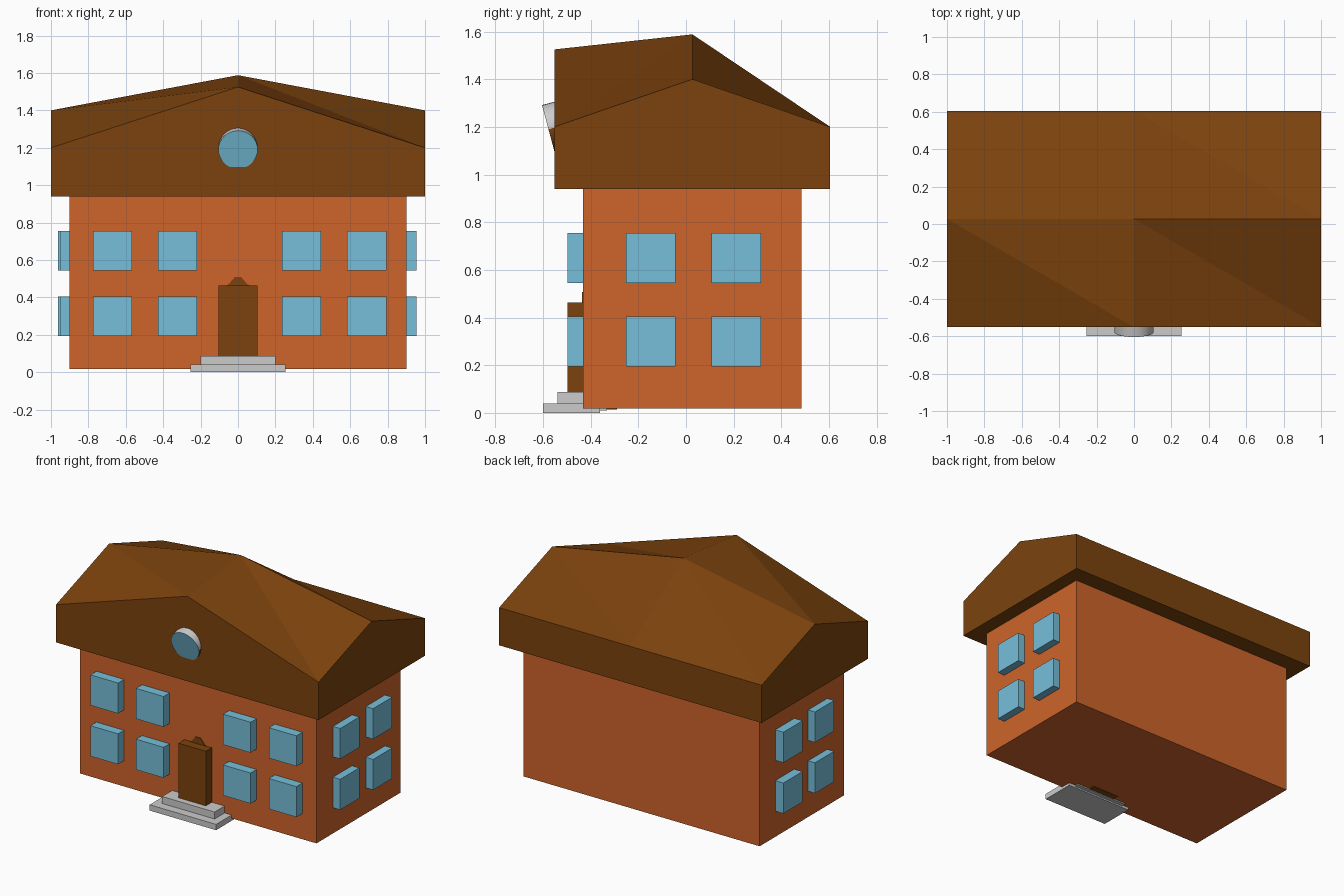
import bpy, bmesh
from mathutils import Matrix, Vector

if "Cube" in bpy.data.objects:
    bpy.data.objects.remove(bpy.data.objects["Cube"])


def material(name, rgb):
    m = bpy.data.materials.new(name)
    m.diffuse_color = (*rgb, 1)
    m.use_nodes = True
    m.node_tree.nodes["Principled BSDF"].inputs["Base Color"].default_value = m.diffuse_color
    return m


BRICK = material("brick", (0.62, 0.127, 0.023))
BROWN = material("brown", (0.2, 0.055, 0.004))
GLASS = material("glass", (0.18, 0.52, 0.70))


def finish(name, bm, *mats):
    bmesh.ops.recalc_face_normals(bm, faces=bm.faces)
    me = bpy.data.meshes.new(name)
    bm.to_mesh(me)
    bm.free()
    for m in mats:
        me.materials.append(m)
    ob = bpy.data.objects.new(name, me)
    bpy.context.collection.objects.link(ob)
    return ob


def box(name, x, y, z, *mats):
    bm = bmesh.new()
    size = (x[1] - x[0], y[1] - y[0], z[1] - z[0])
    mid = Vector((sum(x) / 2, sum(y) / 2, sum(z) / 2))
    bmesh.ops.create_cube(bm, size=1, matrix=Matrix.Translation(mid) @ Matrix.Diagonal((*size, 1)))
    return finish(name, bm, *mats)


# Main walls
box("walls", (-0.9, 0.9), (-0.432, 0.484), (0.018, 0.95), BRICK)

# Roof: 3x3 height grid over a flat underside, gabled to front and both sides
xs, ys = (-1, 0, 1), (-0.552, 0.027, 0.605)
heights = ((1.2, 1.525, 1.2), (1.4, 1.588, 1.4), (1.2, 1.2, 1.2))
bm = bmesh.new()
top = [[bm.verts.new((x, y, heights[j][i])) for i, x in enumerate(xs)] for j, y in enumerate(ys)]
low = [[bm.verts.new((x, y, 0.94)) for x in xs] for y in ys]
for j in range(2):
    for i in range(2):
        a, b, c, d = top[j][i], top[j][i + 1], top[j + 1][i + 1], top[j + 1][i]
        bm.faces.new((a, b, d))
        bm.faces.new((b, c, d))
        bm.faces.new((low[j][i], low[j + 1][i], low[j + 1][i + 1], low[j][i + 1]))
rim = [(0, 0), (0, 1), (0, 2), (1, 2), (2, 2), (2, 1), (2, 0), (1, 0)]
for (j, i), (l, k) in zip(rim, rim[1:] + rim[:1]):
    bm.faces.new((low[j][i], low[l][k], top[l][k], top[j][i]))
finish("roof", bm, BROWN)

# Round attic window, leaning forward; the rim is grey above and brown below
bm = bmesh.new()
axis = Vector((0, 0.966, 0.259))
depth = 0.12
centre = Vector((0, -0.577, 1.19)) + axis * depth / 2
bmesh.ops.create_cone(bm, cap_ends=True, segments=32, radius1=0.105, radius2=0.105, depth=depth,
                      matrix=Matrix.Translation(centre) @ axis.to_track_quat('Z', 'Y').to_matrix().to_4x4())
for f in bm.faces:
    if len(f.verts) == 4:
        f.smooth = True
        f.material_index = 1 if f.calc_center_median().z > centre.z else 2
for e in bm.edges:
    e.smooth = all(len(f.verts) == 4 for f in e.link_faces)
finish("round_window", bm, GLASS, None, BROWN)

# Windows on the front and both sides
for z in (0.3, 0.65):
    zr = (z - 0.105, z + 0.105)
    for x in (-0.671, -0.324, 0.339, 0.688):
        box("front_window", (x - 0.105, x + 0.105), (-0.497, -0.4), zr, GLASS)
    for y, left in ((-0.148, -0.952), (0.21, -0.962)):
        yr = (y - 0.104, y + 0.104)
        box("right_window", (0.87, 0.955), yr, zr, GLASS)
        box("left_window", (left, -0.87), yr, zr, GLASS)

# Door with a flat ornament on the wall above it
box("door", (-0.105, 0.103), (-0.497, -0.29), (0.014, 0.464), BROWN)
bm = bmesh.new()
crest = [(-0.1, 0.44), (0.1, 0.44), (0.065, 0.464), (0.05, 0.47), (0.018, 0.508),
         (-0.018, 0.508), (-0.05, 0.47), (-0.065, 0.464)]
face = bm.faces.new([bm.verts.new((x, -0.437, z)) for x, z in crest])
ext = bmesh.ops.extrude_face_region(bm, geom=[face])
bmesh.ops.translate(bm, vec=(0, 0.03, 0), verts=[v for v in ext["geom"] if isinstance(v, bmesh.types.BMVert)])
finish("door_crest", bm, BROWN)

# Entrance steps
box("lower_step", (-0.253, 0.253), (-0.6, -0.36), (0, 0.04))
box("upper_step", (-0.2, 0.2), (-0.54, -0.332), (0.01, 0.088))
